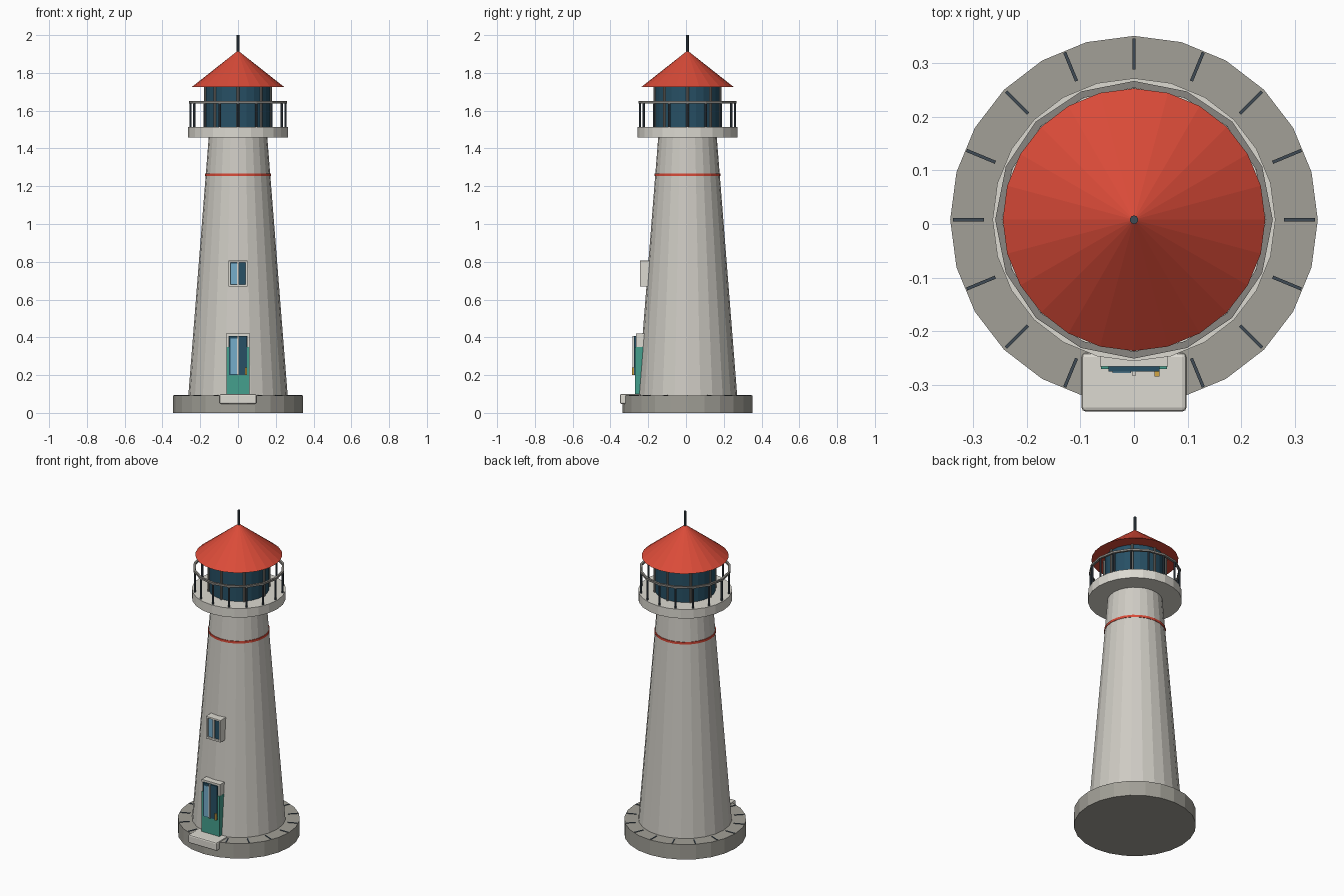
import bpy, bmesh, math
from mathutils import Matrix

if "Cube" in bpy.data.objects:
    bpy.data.objects.remove(bpy.data.objects["Cube"])

CY = 0.008  # tower axis sits slightly behind the step


def material(name, rgb):
    m = bpy.data.materials.new(name)
    m.diffuse_color = (*rgb, 1)
    m.use_nodes = True
    m.node_tree.nodes["Principled BSDF"].inputs["Base Color"].default_value = m.diffuse_color
    return m


STONE = material("stone", (0.36, 0.35, 0.31))
CREAM = material("plaster", (0.62, 0.60, 0.55))
TRIM = material("trim", (0.72, 0.70, 0.64))
RED = material("red", (0.70, 0.07, 0.04))
GLASS = material("dark_glass", (0.02, 0.08, 0.13))
GLINT = material("glass_glint", (0.18, 0.42, 0.60))
METAL = material("dark_metal", (0.05, 0.07, 0.09))
RAIL = material("rail_metal", (0.25, 0.24, 0.22))
GREEN = material("door_green", (0.06, 0.35, 0.27))
BRASS = material("brass", (0.65, 0.38, 0.06))


def finish(bm, name, mat):
    bmesh.ops.recalc_face_normals(bm, faces=bm.faces)
    me = bpy.data.meshes.new(name)
    bm.to_mesh(me)
    bm.free()
    me.materials.append(mat)
    ob = bpy.data.objects.new(name, me)
    bpy.context.collection.objects.link(ob)
    return ob


def frustum(name, r1, r2, z1, z2, mat, sides=24, x=0.0, y=CY):
    bm = bmesh.new()
    bmesh.ops.create_cone(bm, cap_ends=True, segments=sides, radius1=r1,
                          radius2=r2, depth=z2 - z1,
                          matrix=Matrix.Translation((x, y, (z1 + z2) / 2)))
    return finish(bm, name, mat)


def box(name, x, y, z, mat, bevel=0.0):
    """Box from (min, max) ranges on each axis."""
    bm = bmesh.new()
    c = [(a[0] + a[1]) / 2 for a in (x, y, z)]
    s = [a[1] - a[0] for a in (x, y, z)]
    bmesh.ops.create_cube(bm, size=1, matrix=Matrix.Translation(c) @ Matrix.Diagonal((*s, 1)))
    ob = finish(bm, name, mat)
    if bevel:
        mod = ob.modifiers.new("bevel", 'BEVEL')
        mod.width, mod.segments = bevel, 2
    return ob


def ring(name, r_in, r_out, z1, z2, mat, sides):
    bm = bmesh.new()
    loops = []
    for i in range(sides):
        a = 2 * math.pi * i / sides
        loops.append([bm.verts.new((r * math.cos(a), CY + r * math.sin(a), z))
                      for r, z in ((r_in, z1), (r_out, z1), (r_out, z2), (r_in, z2))])
    for i in range(sides):
        p, q = loops[i], loops[(i + 1) % sides]
        for k in range(4):
            bm.faces.new((p[k], p[(k + 1) % 4], q[(k + 1) % 4], q[k]))
    return finish(bm, name, mat)


def frame(name, w, z, y, t, mat):
    """Rectangular surround made of four bars."""
    for s, side in ((-1, "left"), (1, "right")):
        xs = sorted((s * w, s * (w - t)))
        box(f"{name}_{side}", xs, y, z, mat, 0.002)
    box(name + "_top", (-w, w), y, (z[1] - t, z[1]), mat, 0.002)
    box(name + "_bottom", (-w, w), y, (z[0], z[0] + t), mat, 0.002)


# Base and tower
frustum("base", 0.343, 0.343, 0, 0.093, STONE)
frustum("tower", 0.263, 0.155, 0.093, 1.46, CREAM)
ring("red_band", 0.16, 0.174, 1.254, 1.268, RED, 24)

# Joint lines on top of the base
for i in range(16):
    if i == 12:
        continue
    j = box(f"base_joint_{i}", (0.28, 0.338), (-0.003, 0.003), (0.088, 0.096), METAL)
    j.matrix_world = Matrix.Translation((0, CY, 0)) @ Matrix.Rotation(i * math.pi / 8, 4, 'Z')

# Gallery deck with railing
frustum("gallery_deck", 0.264, 0.264, 1.457, 1.513, TRIM)
ring("gallery_rail", 0.246, 0.259, 1.638, 1.65, RAIL, 16)
for i in range(16):
    a = i * math.pi / 8
    frustum(f"rail_post_{i}", 0.006, 0.006, 1.51, 1.642, METAL, 8,
            0.251 * math.cos(a), CY + 0.251 * math.sin(a))

# Lantern room
frustum("lantern_glass", 0.17, 0.17, 1.51, 1.735, GLASS)
for i in range(8):
    a = i * math.pi / 4
    frustum(f"lantern_mullion_{i}", 0.007, 0.007, 1.51, 1.73, RAIL, 8,
            0.173 * math.cos(a), CY + 0.173 * math.sin(a))

# Roof and spike
frustum("roof", 0.245, 0.004, 1.725, 1.915, RED)
frustum("roof_spike", 0.008, 0.008, 1.89, 2.0, METAL, 10)

# Step and door
box("step", (-0.098, 0.098), (-0.35, -0.24), (0.048, 0.1), TRIM, 0.008)
box("door_panel", (-0.062, 0.062), (-0.271, -0.225), (0.098, 0.348), GREEN)
box("door_glass", (-0.048, 0.048), (-0.275, -0.215), (0.2, 0.408), GLASS)
box("door_glint", (-0.04, -0.006), (-0.278, -0.27), (0.205, 0.395), GLINT)
box("door_mullion", (-0.004, 0.004), (-0.283, -0.27), (0.2, 0.408), TRIM)
for s, side in ((-1, "left"), (1, "right")):
    box(f"door_frame_{side}", sorted((s * 0.049, s * 0.061)), (-0.264, -0.215), (0.1, 0.42), TRIM)
box("door_frame_top", (-0.063, 0.063), (-0.266, -0.215), (0.405, 0.42), TRIM)
box("door_handle", (0.038, 0.048), (-0.285, -0.268), (0.2, 0.24), BRASS)

# Tower window
frame("window_frame", 0.051, (0.668, 0.806), (-0.243, -0.19), 0.011, TRIM)
box("window_glass", (-0.042, 0.042), (-0.233, -0.19), (0.677, 0.797), GLASS)
box("window_glint", (-0.038, -0.006), (-0.236, -0.23), (0.682, 0.792), GLINT)
box("window_mullion", (-0.004, 0.004), (-0.243, -0.23), (0.677, 0.797), TRIM)
